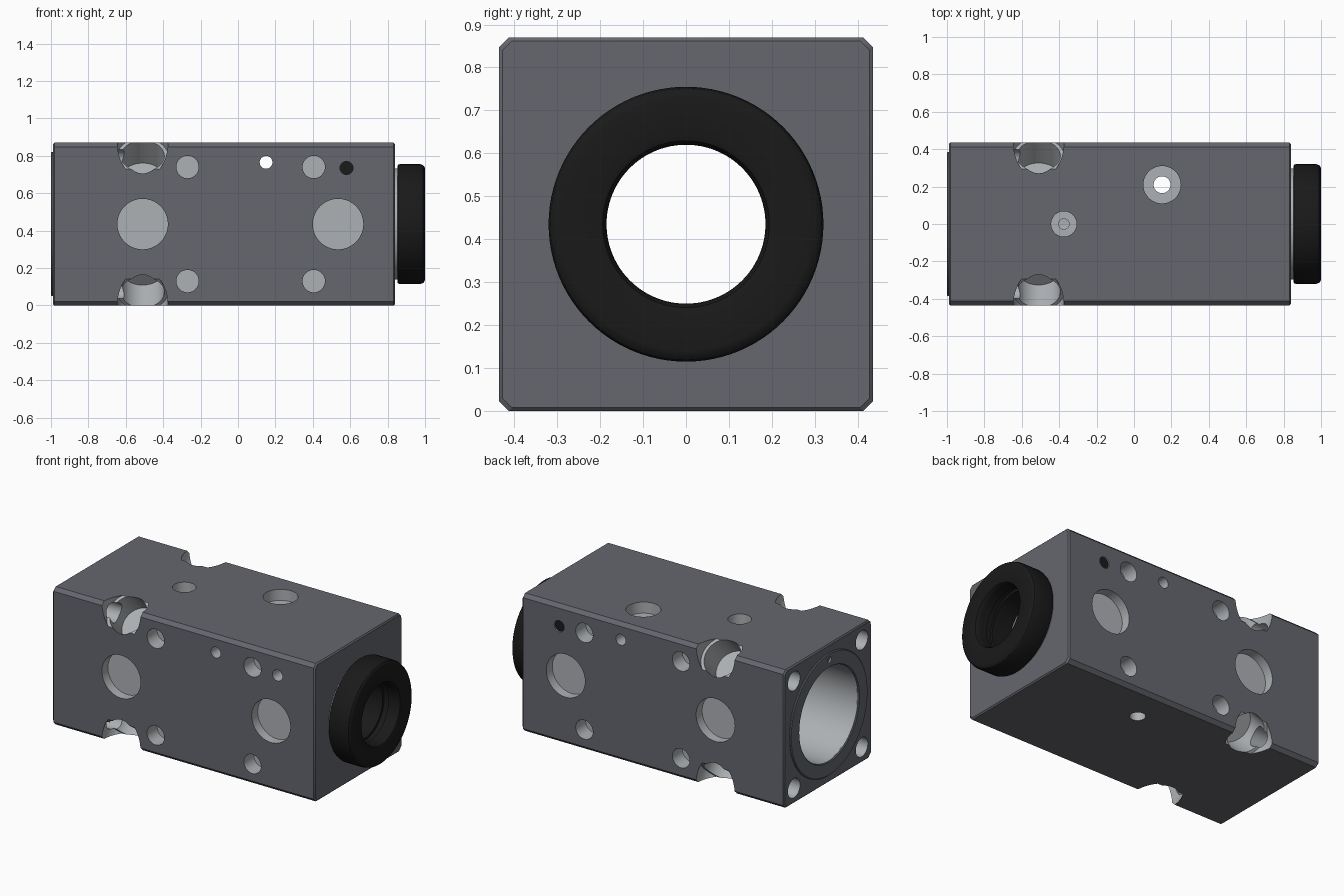
import bpy, bmesh, math
from mathutils import Vector

if "Cube" in bpy.data.objects:
    bpy.data.objects.remove(bpy.data.objects["Cube"])


def material(name, r, g, b):
    m = bpy.data.materials.new(name)
    m.diffuse_color = (r, g, b, 1)
    m.use_nodes = True
    m.node_tree.nodes["Principled BSDF"].inputs["Base Color"].default_value = m.diffuse_color
    return m


DARK = material("dark_metal", 0.13, 0.135, 0.155)
BARE = material("bare_metal", 0.42, 0.44, 0.46)
BLACK = material("black_rubber", 0.01, 0.01, 0.01)
CZ = 0.435  # height of the long axis


def add_object(name, bm, mat):
    bmesh.ops.recalc_face_normals(bm, faces=bm.faces)
    me = bpy.data.meshes.new(name)
    bm.to_mesh(me)
    bm.free()
    me.materials.append(mat)
    ob = bpy.data.objects.new(name, me)
    bpy.context.collection.objects.link(ob)
    return ob


def cylinder(name, p0, p1, r, mat=BARE, seg=48):
    p0, p1 = Vector(p0), Vector(p1)
    d = p1 - p0
    bm = bmesh.new()
    bmesh.ops.create_cone(bm, cap_ends=True, segments=seg, radius1=r, radius2=r, depth=d.length)
    ob = add_object(name, bm, mat)
    ob.matrix_world = d.to_track_quat('Z', 'Y').to_matrix().to_4x4()
    ob.location = (p0 + p1) / 2
    return ob


def lathe(name, profile, mat, seg=96):
    """Revolve a closed (x, radius) profile around the long axis."""
    bm = bmesh.new()
    rings = []
    for i in range(seg):
        a = 2 * math.pi * i / seg
        rings.append([bm.verts.new((x, r * math.cos(a), CZ + r * math.sin(a))) for x, r in profile])
    n = len(profile)
    for i in range(seg):
        p, q = rings[i], rings[(i + 1) % seg]
        for j in range(n):
            k = (j + 1) % n
            bm.faces.new((p[j], p[k], q[k], q[j]))
    return add_object(name, bm, mat)


def activate(ob):
    bpy.ops.object.select_all(action='DESELECT')
    ob.select_set(True)
    bpy.context.view_layer.objects.active = ob


def cut(target, p0, p1, r, seg=48):
    """Drill one hole; the hole walls take the bare metal colour."""
    c = cylinder("cutter", p0, p1, r, seg=seg)
    c.hide_render = True
    m = target.modifiers.new("hole", 'BOOLEAN')
    m.operation, m.solver, m.object = 'DIFFERENCE', 'EXACT', c
    m.material_mode = 'TRANSFER'
    activate(target)
    bpy.ops.object.modifier_apply(modifier=m.name)
    bpy.data.objects.remove(c)


def smooth(ob):
    activate(ob)
    bpy.ops.object.shade_smooth_by_angle(angle=math.radians(30))


# Main block: chamfered cross-section with a tiny bevel at both ends
def section(bm, x, inset):
    h, c = CZ - inset, 0.022
    pts = [(h, h - c), (h - c, h), (c - h, h), (-h, h - c),
           (-h, c - h), (c - h, -h), (h - c, -h), (h, c - h)]
    return [bm.verts.new((x, y, CZ + z)) for y, z in pts]


bm = bmesh.new()
loops = [section(bm, x, i) for x, i in ((-0.99, 0.008), (-0.982, 0), (0.832, 0), (0.84, 0.008))]
for a, b in zip(loops, loops[1:]):
    for i in range(8):
        j = (i + 1) % 8
        bm.faces.new((a[i], a[j], b[j], b[i]))
bm.faces.new(loops[0])
bm.faces.new(loops[-1])
block = add_object("block", bm, DARK)

# Main bore, narrower towards the ring end
cut(block, (-1.1, 0, CZ), (0.74, 0, CZ), 0.295, 96)
cut(block, (0.6, 0, CZ), (0.9, 0, CZ), 0.21, 96)

# Blind holes on front and back
for s in (-1, 1):
    for x in (-0.51, 0.535):
        cut(block, (x, s * 0.5, CZ), (x, s * 0.375, CZ), 0.135, 64)
    for x in (-0.27, 0.405):
        for z in (0.13, 0.74):
            cut(block, (x, s * 0.5, z), (x, s * 0.335, z), 0.06)

# Cross-drilled holes
cut(block, (0.15, -0.5, 0.765), (0.15, 0.5, 0.765), 0.034)
cut(block, (0.58, -0.5, 0.735), (0.58, 0.5, 0.735), 0.035)

# Diagonal corner pockets and the end bolt holes that open into them
for sy in (-1, 1):
    for sz in (-1, 1):
        def diag(depth):
            o = CZ - depth / math.sqrt(2)
            return (-0.51, sy * o, CZ + sz * o)
        cut(block, diag(-0.2), diag(0.1), 0.135, 64)
        cut(block, diag(-0.2), diag(0.27), 0.116, 64)
        y, z = sy * 0.338, CZ + sz * 0.338
        cut(block, (-1.1, y, z), (-0.53, y, z), 0.06)

# Top ports: a counterbored hole through to the base, and a vent into the bore
cut(block, (0.15, 0.21, 0.8), (0.15, 0.21, 1), 0.1)
cut(block, (0.15, 0.21, -0.1), (0.15, 0.21, 0.9), 0.045)
cut(block, (-0.375, 0, 0.79), (-0.375, 0, 1), 0.068)
cut(block, (-0.375, 0, 0.6), (-0.375, 0, 0.9), 0.028)
smooth(block)

# Raised flange around the open end of the bore
flange = lathe("end_flange", [(-0.985, 0.295), (-0.995, 0.295), (-1.0, 0.3), (-1.0, 0.38),
                              (-0.995, 0.385), (-0.985, 0.385)], DARK)
cut(flange, (-1.1, 0, CZ + 0.345), (-0.9, 0, CZ + 0.345), 0.018, 24)
smooth(flange)

# Neck collar between block and ring
smooth(lathe("neck_collar", [(0.835, 0.21), (0.835, 0.297), (0.86, 0.297), (0.86, 0.21)], BARE))

# Black end ring with rounded rim and stepped inside
smooth(lathe("end_ring", [(0.75, 0.208), (0.852, 0.208), (0.852, 0.31), (0.856, 0.317), (0.864, 0.32),
                          (0.975, 0.32), (0.99, 0.315), (0.998, 0.305), (1.0, 0.295),
                          (1.0, 0.205), (0.996, 0.194), (0.985, 0.187), (0.97, 0.185),
                          (0.92, 0.185), (0.92, 0.2), (0.88, 0.2), (0.88, 0.185), (0.75, 0.185)], BLACK))

# Black plug in the back of the small cross hole
smooth(cylinder("back_plug", (0.58, 0.36, 0.735), (0.58, 0.428, 0.735), 0.035, BLACK))
